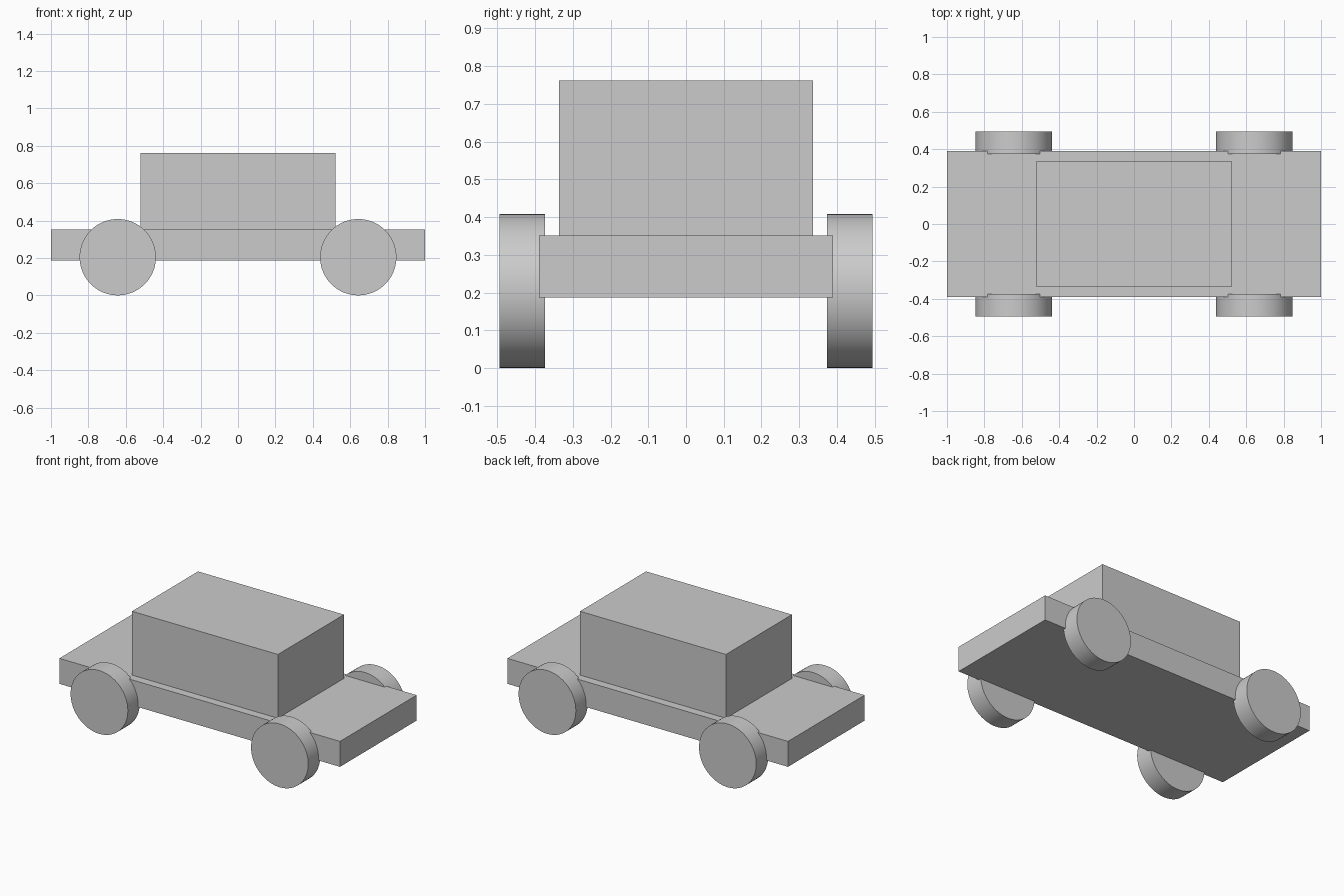
import bpy
from math import radians

if "Cube" in bpy.data.objects:
    bpy.data.objects.remove(bpy.data.objects["Cube"])


def box(name, size, z_bottom):
    bpy.ops.mesh.primitive_cube_add(size=1, location=(0, 0, z_bottom + size[2] / 2))
    ob = bpy.context.object
    ob.name = name
    ob.scale = size
    bpy.ops.object.transform_apply(location=False, rotation=False, scale=True)
    return ob


def wheel(name, x, y, radius=0.204, width=0.121):
    bpy.ops.mesh.primitive_cylinder_add(vertices=64, radius=radius, depth=width,
                                        location=(x, y, radius),
                                        rotation=(radians(90), 0, 0))
    bpy.context.object.name = name
    bpy.ops.object.shade_smooth_by_angle(angle=radians(30))


# Flat chassis slab and the cabin on top of it
box("chassis", (2.0, 0.78, 0.164), 0.187)
box("cabin", (1.04, 0.672, 0.411), 0.351)

# Four wheels, slightly sunk into the chassis sides
for x_name, sx in (("left", -1), ("right", 1)):
    for y_name, sy in (("front", -1), ("back", 1)):
        wheel(f"wheel_{y_name}_{x_name}", sx * 0.643, sy * 0.434)
